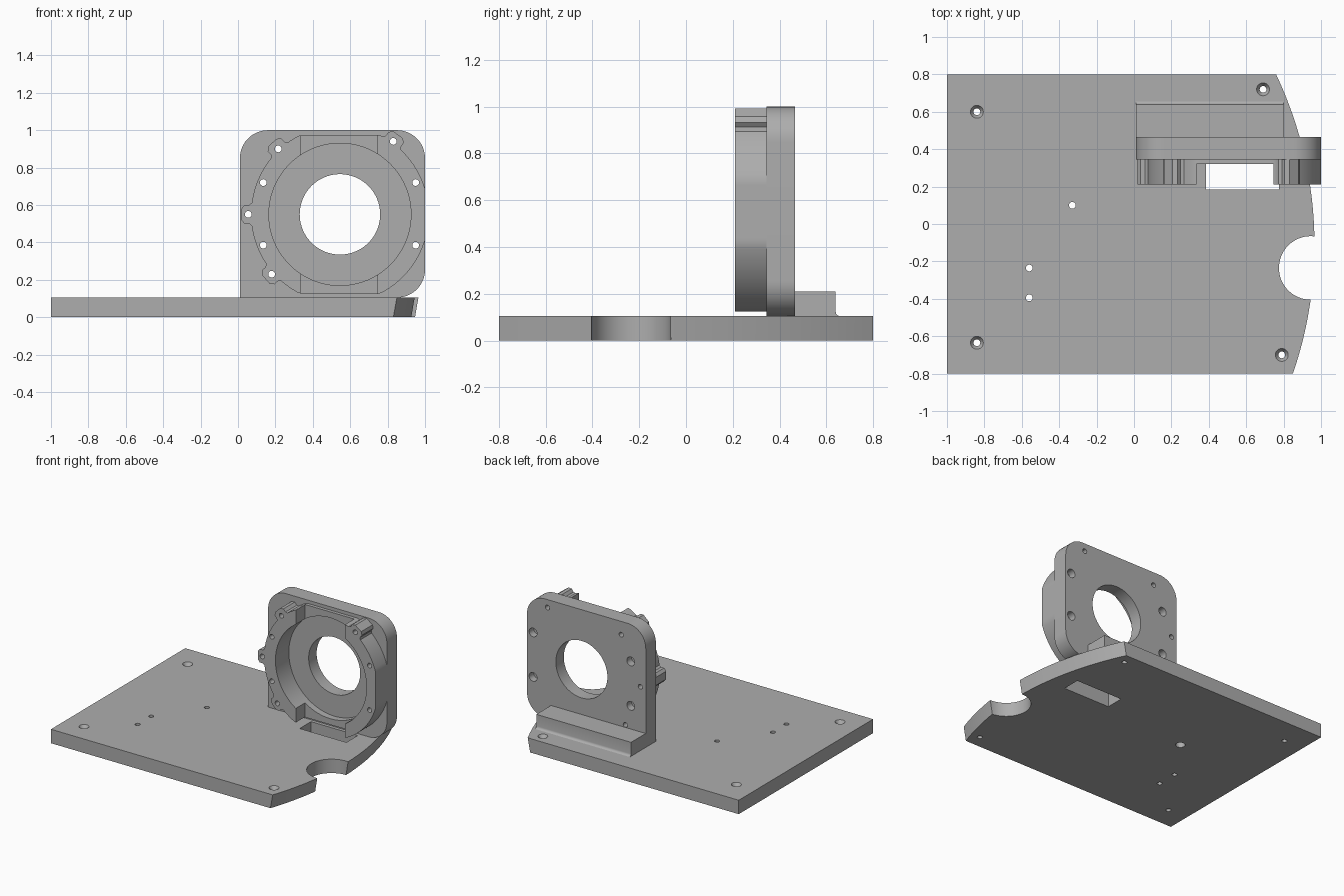
import bpy, bmesh
from math import cos, sin, pi, radians, sqrt, atan2

if "Cube" in bpy.data.objects:
    bpy.data.objects.remove(bpy.data.objects["Cube"])

grey = bpy.data.materials.new("light_grey")
grey.use_nodes = True
grey.diffuse_color = (0.42, 0.42, 0.42, 1)
grey.node_tree.nodes["Principled BSDF"].inputs["Base Color"].default_value = (0.42, 0.42, 0.42, 1)

PLACE = {
    "x": lambda a, b, d: (d, a, b),
    "y": lambda a, b, d: (a, d, b),
    "z": lambda a, b, d: (a, b, d),
}


def prism(name, low, start, end, axis, high=None):
    """Extrude a 2D outline along an axis, with an optional second outline."""
    bm = bmesh.new()
    place = PLACE[axis]
    a = [bm.verts.new(place(u, v, start)) for u, v in low]
    b = [bm.verts.new(place(u, v, end)) for u, v in (high or low)]
    bm.faces.new(a)
    bm.faces.new(b[::-1])
    for i in range(len(a)):
        j = (i + 1) % len(a)
        bm.faces.new((a[i], b[i], b[j], a[j]))
    bmesh.ops.recalc_face_normals(bm, faces=bm.faces)
    mesh = bpy.data.meshes.new(name)
    bm.to_mesh(mesh)
    bm.free()
    mesh.materials.append(grey)
    obj = bpy.data.objects.new(name, mesh)
    bpy.context.collection.objects.link(obj)
    return obj


def arc(cx, cy, r, first=0, last=360, n=24):
    full = last - first == 360
    steps = n if full else n - 1
    return [(cx + r * cos(radians(first + (last - first) * i / steps)),
             cy + r * sin(radians(first + (last - first) * i / steps))) for i in range(n)]


def rect(u0, u1, v0, v1):
    return [(u0, v0), (u1, v0), (u1, v1), (u0, v1)]


def combine(target, tool, operation="DIFFERENCE"):
    """Apply a boolean and discard the tool."""
    tool.hide_render = True
    mod = target.modifiers.new("combine", "BOOLEAN")
    mod.operation = operation
    mod.solver = "EXACT"
    mod.object = tool
    bpy.context.view_layer.objects.active = target
    bpy.ops.object.modifier_apply(modifier=mod.name)
    bpy.data.objects.remove(tool)


def cut(target, outline, start, end, axis, high=None):
    combine(target, prism("cutter", outline, start, end, axis, high))


# Base board with a drafted, curved outer edge
TOP = 0.105


def board(radius):
    ys = [-0.8 + 1.6 * i / 40 for i in range(41)]
    edge = [(-1.155 + sqrt(radius ** 2 - (y + 0.11) ** 2), y) for y in ys]
    return [(-1, -0.8)] + edge + [(-1, 0.8)]


base = prism("base_board", board(2.102), 0, TOP, "z", board(2.12))
cut(base, arc(0.945, -0.235, 0.17, n=64), -0.1, 0.2, "z")
cut(base, rect(0.385, 0.775, 0.185, 0.32), -0.1, 0.2, "z")

# Countersunk corner holes
for x, y in [(-0.84, 0.6), (-0.84, -0.635), (0.69, 0.72), (0.79, -0.7)]:
    cut(base, arc(x, y, 0.018), -0.1, 0.2, "z")
    cut(base, arc(x, y, 0.018), 0.08, TOP + 0.005, "z", arc(x, y, 0.038))

# Small board holes, one counterbored underneath
for x, y in [(-0.33, 0.1), (-0.56, -0.235), (-0.56, -0.395)]:
    cut(base, arc(x, y, 0.018), -0.1, 0.2, "z")
cut(base, arc(-0.33, 0.1, 0.033), -0.1, 0.04, "z")

# Upright plate with three rounded corners
CX, CZ = 0.545, 0.55
FRONT, BACK = 0.345, 0.465
outline = ([(0.01, TOP)] + arc(0.85, 0.255, 0.15, -90, 0, 16)
           + arc(0.85, 0.85, 0.15, 0, 90, 16) + arc(0.16, 0.85, 0.15, 90, 180, 16))
plate = prism("upright_plate", outline, FRONT, BACK, "y")

# Round housing, trimmed flat at top, bottom and outer side
body = [(min(x, 1.0), max(0.125, min(z, 0.975))) for x, z in arc(CX, CZ, 0.475, n=128)]
ring = prism("round_housing", body, 0.21, FRONT, "y")

# Screw lugs around the housing
lugs = [(0.215, 0.9), (0.83, 0.94), (0.055, 0.55), (0.18, 0.23)]
for x, z in lugs:
    t = atan2(z - CZ, x - CX)
    shape = [(0.41, -0.075), (0.455, -0.075), (0.485, -0.05), (0.51, -0.05), (0.527, -0.03)]
    shape += [(r, -s) for r, s in reversed(shape)]
    points = [(CX + r * cos(t) - s * sin(t), CZ + r * sin(t) + s * cos(t)) for r, s in shape]
    combine(ring, prism("lug", points, 0.21, FRONT, "y"), "UNION")

# Bearing recess, vertical channel and centre bore
cut(ring, arc(CX, CZ, 0.38, n=96), 0.1, 0.5, "y")
cut(ring, rect(0.335, 0.745, 0, 1.2), 0.1, 0.32, "y")
cut(plate, arc(CX, CZ, 0.38, n=96), 0.3, 0.37, "y")
cut(plate, arc(CX, CZ, 0.215, n=80), 0.2, 0.6, "y")

# Screw holes, with counterbores behind the housing holes
housing_holes = [(x, z) for x in (0.135, 0.95) for z in (0.385, 0.72)]
for x, z in lugs + housing_holes:
    for part in (ring, plate):
        cut(part, arc(x, z, 0.018), 0.1, 0.6, "y")
for x, z in housing_holes:
    cut(plate, arc(x, z, 0.033), 0.41, 0.6, "y")

# Rear support ledge with a small fillet at its foot
profile = [(BACK, TOP), (0.655, TOP), (0.647, 0.109), (0.642, 0.115),
           (0.64, 0.123), (0.64, 0.21), (BACK, 0.21)]
ledge = prism("rear_ledge", profile, 0.01, 0.8, "x")

# Smooth the round walls, keep hard edges
bpy.ops.object.select_all(action="DESELECT")
for part in (base, plate, ring, ledge):
    part.select_set(True)
bpy.context.view_layer.objects.active = base
bpy.ops.object.shade_smooth_by_angle(angle=pi / 6)
